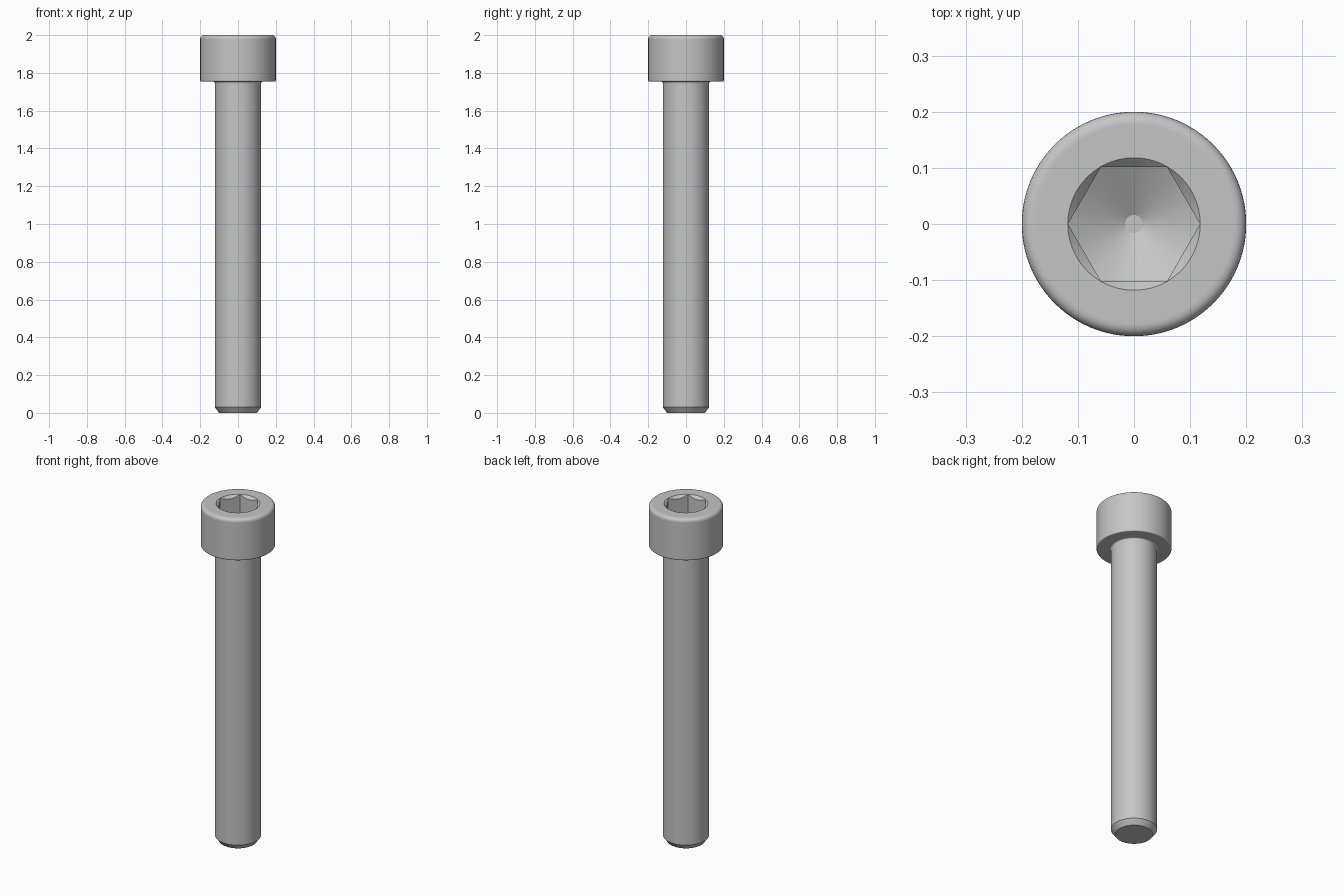
import bpy, bmesh, math

old = bpy.data.objects.get("Cube")
if old:
    bpy.data.objects.remove(old, do_unlink=True)

HEAD_R, SHANK_R, HEX_R = 0.2, 0.123, 0.118
TOP, HEAD_Z = 2.0, 1.754

steel = bpy.data.materials.new("grey_steel")
steel.use_nodes = True
GREY = (0.56, 0.56, 0.56, 1)
steel.diffuse_color = GREY
steel.node_tree.nodes["Principled BSDF"].inputs["Base Color"].default_value = GREY


def lathe(name, profile, steps=96):
    """Spin a (radius, z) profile around the z axis into a closed solid."""
    bm = bmesh.new()
    verts = [bm.verts.new((r, 0, z)) for r, z in profile]
    edges = [bm.edges.new(pair) for pair in zip(verts, verts[1:])]
    bmesh.ops.spin(bm, geom=verts + edges, cent=(0, 0, 0), axis=(0, 0, 1),
                   angle=math.tau, steps=steps)
    bmesh.ops.remove_doubles(bm, verts=bm.verts, dist=1e-5)
    bmesh.ops.recalc_face_normals(bm, faces=bm.faces)
    mesh = bpy.data.meshes.new(name)
    bm.to_mesh(mesh)
    bm.free()
    mesh.materials.append(steel)
    obj = bpy.data.objects.new(name, mesh)
    bpy.context.collection.objects.link(obj)
    return obj


def arc(r, z, radius, start, end, count=5):
    """Points of a fillet around centre (r, z), angles in degrees."""
    angles = [math.radians(start + (end - start) * i / count) for i in range(count + 1)]
    return [(r + radius * math.cos(a), z + radius * math.sin(a)) for a in angles]


def boolean(target, cutter, operation):
    """Apply a boolean and discard the cutter."""
    mod = target.modifiers.new("cut", "BOOLEAN")
    mod.operation, mod.object, mod.solver = operation, cutter, "EXACT"
    graph = bpy.context.evaluated_depsgraph_get()
    result = bpy.data.meshes.new_from_object(target.evaluated_get(graph))
    target.modifiers.clear()
    target.data = result
    bpy.data.objects.remove(cutter, do_unlink=True)


# Screw body: chamfered tip, shank, underhead fillet, rounded head
body = [(0, 0), (0.1, 0), (SHANK_R, 0.03), (SHANK_R, HEAD_Z - 0.02)]
body += arc(SHANK_R + 0.008, HEAD_Z - 0.008, 0.008, 180, 90)
body += [(SHANK_R + 0.012, HEAD_Z), (HEAD_R - 0.01, HEAD_Z)]
body += arc(HEAD_R - 0.006, HEAD_Z + 0.006, 0.006, -90, 0)
body += [(HEAD_R, HEAD_Z + 0.01), (HEAD_R, TOP - 0.024)]
body += arc(HEAD_R - 0.02, TOP - 0.02, 0.02, 0, 90)
body += [(HEAD_R - 0.024, TOP), (HEX_R + 0.008, TOP), (0, TOP)]
screw = lathe("socket_head_screw", body)

# Hex socket with a drilled conical floor
floor = 1.877
slope = math.tan(math.radians(30))
hex_cutter = lathe("hex_cutter", [(0, 1.7), (HEX_R - 0.0003, 1.7),
                                  (HEX_R - 0.0003, 2.1), (0, 2.1)], 6)
drill = lathe("drill_cutter", [(0, floor - 0.102 * slope), (0.016, floor - 0.102 * slope),
                               (0.14, floor + 0.022 * slope), (0.14, 2.05), (0, 2.05)])
boolean(hex_cutter, drill, "INTERSECT")
boolean(screw, hex_cutter, "DIFFERENCE")

# Countersunk mouth of the socket
mouth = lathe("mouth_cutter", [(0, TOP - 0.07), (HEX_R - 0.07, TOP - 0.07),
                               (HEX_R + 0.02, TOP + 0.02), (0, TOP + 0.02)])
boolean(screw, mouth, "DIFFERENCE")

bpy.ops.object.select_all(action="DESELECT")
screw.select_set(True)
bpy.context.view_layer.objects.active = screw
bpy.ops.object.shade_smooth_by_angle(angle=math.radians(25))
